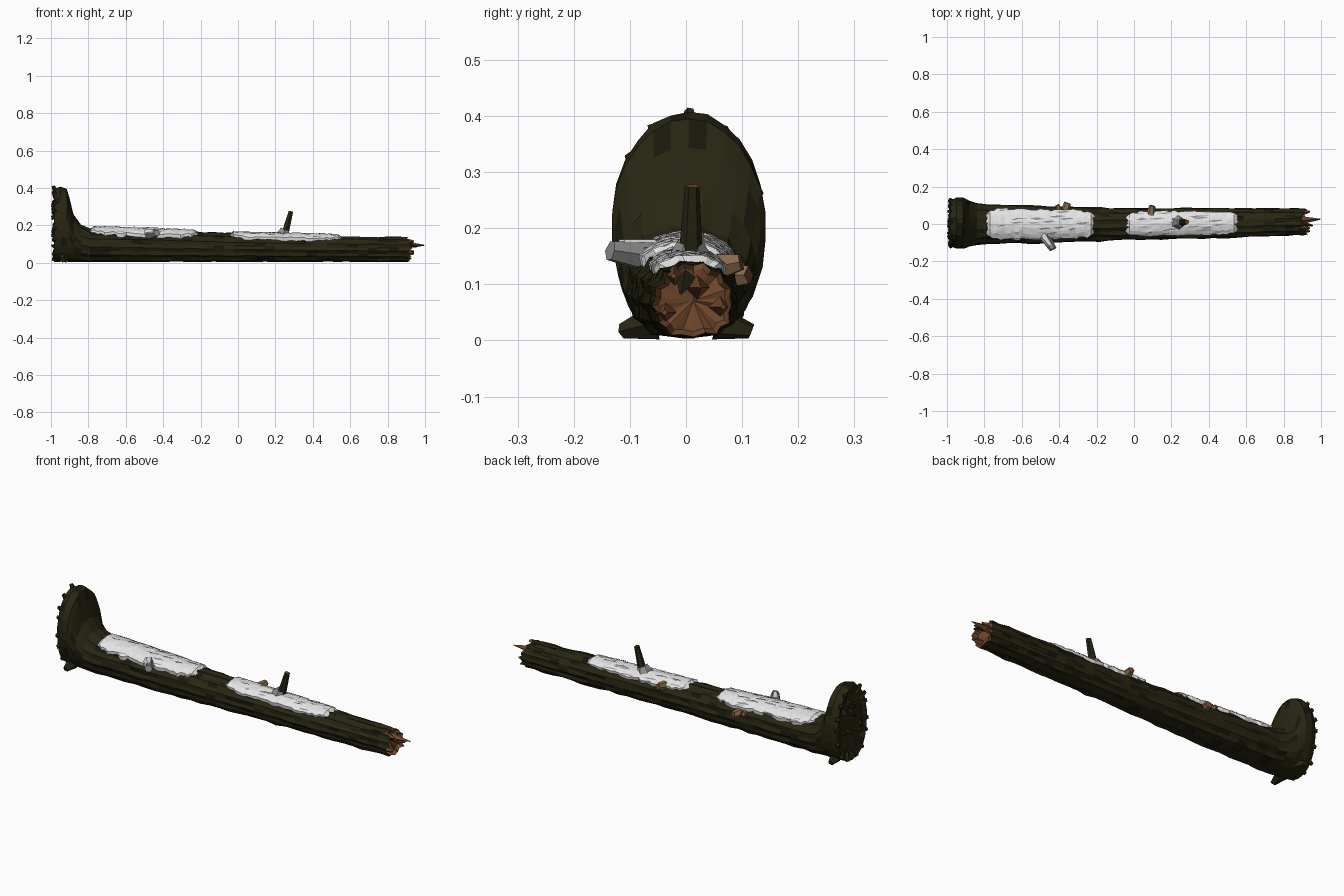
import bpy, bmesh, math, random
from mathutils import Vector

random.seed(7)
cube = bpy.data.objects.get("Cube")
if cube:
    bpy.data.objects.remove(cube, do_unlink=True)


def material(name, r, g, b):
    m = bpy.data.materials.new(name)
    m.use_nodes = True
    m.diffuse_color = (r, g, b, 1)
    bsdf = next(n for n in m.node_tree.nodes if n.type == 'BSDF_PRINCIPLED')
    bsdf.inputs["Base Color"].default_value = (r, g, b, 1)
    bsdf.inputs["Roughness"].default_value = 0.9
    return m


BARK = material("mossy bark", 0.021, 0.019, 0.006)
DARK = material("dark bark", 0.010, 0.009, 0.004)
WOOD = material("broken wood", 0.16, 0.062, 0.025)
TAN = material("pale wood", 0.24, 0.14, 0.07)
SNOW = material("snow", 0.78, 0.78, 0.79)
GREY = material("thin snow", 0.27, 0.27, 0.28)


def finish(bm, name, *mats):
    bmesh.ops.recalc_face_normals(bm, faces=bm.faces)
    me = bpy.data.meshes.new(name)
    bm.to_mesh(me)
    bm.free()
    for m in mats:
        me.materials.append(m)
    ob = bpy.data.objects.new(name, me)
    bpy.context.collection.objects.link(ob)
    return ob


# Trunk stations: x, centre y, half width, top z
STATIONS = [
    (-0.985, 0.005, 0.122, 0.395), (-0.95, 0.005, 0.137, 0.408), (-0.915, 0.005, 0.137, 0.395),
    (-0.90, 0.004, 0.132, 0.345), (-0.88, 0.002, 0.122, 0.26), (-0.84, 0.0, 0.112, 0.207),
    (-0.79, 0.0, 0.104, 0.185), (-0.5, -0.002, 0.099, 0.177), (-0.2, -0.002, 0.089, 0.164),
    (0.0, 0.0, 0.082, 0.156), (0.5, 0.006, 0.078, 0.143), (0.94, 0.014, 0.068, 0.134)]
BASE = 0.006


def section(x):
    x = min(max(x, STATIONS[0][0]), STATIONS[-1][0])
    for a, b in zip(STATIONS, STATIONS[1:]):
        if x <= b[0]:
            t = (x - a[0]) / (b[0] - a[0])
            return [p + (q - p) * t for p, q in zip(a[1:], b[1:])]


def surface(x, ang, lift=0.0):
    """Point on the trunk; ang is measured from straight up, towards +y."""
    cy, ry, top = section(x)
    cz, rz = (top + BASE) / 2, (top - BASE) / 2
    s, c = math.sin(ang), math.cos(ang)
    if c < 0:  # fuller underside
        s = math.copysign(abs(s) ** 0.75, s)
    return Vector((x, cy + (ry + lift) * s, max(0.003, cz + (rz + lift) * c)))


def stitch(bm, r0, r1, closed=True):
    n = len(r0)
    return [bm.faces.new((r0[i], r0[(i + 1) % n], r1[(i + 1) % n], r1[i]))
            for i in range(n if closed else n - 1)]


# Trunk with ridged bark, flared root plate and hollow broken end
SIDES = 26
ANGLES = [math.tau * i / SIDES for i in range(SIDES)]
RIDGE = [0.003 if i % 2 else -0.003 for i in range(SIDES)]
xs = [s[0] for s in STATIONS[:6]] + [-0.79 + 0.055 * i for i in range(31)] + [0.92]
bm = bmesh.new()
rings = []
for x in xs:
    rough = 0.002 if x < -0.86 else 0.004
    ring = []
    for i, a in enumerate(ANGLES):
        p = surface(x, a, RIDGE[i] * (0 if x < -0.86 else 1) + random.uniform(-rough, rough))
        if x == xs[-1]:
            p.x += random.uniform(-0.015, 0.015) - 0.02 * max(0, math.cos(a))
        ring.append(bm.verts.new(p))
    rings.append(ring)
for r0, r1 in zip(rings, rings[1:]):
    for f in stitch(bm, r0, r1):
        f.material_index = 1 if random.random() < 0.13 else 0


def hollow(ring, depth, mat, scale):
    mid = sum((v.co for v in ring), Vector()) / len(ring)
    inner = []
    for v in ring:
        p = mid.lerp(v.co, scale)
        p.x = mid.x + depth * random.uniform(0.4, 1.0)
        inner.append(bm.verts.new(p))
    hub = bm.verts.new(mid + Vector((depth, 0, 0)))
    faces = stitch(bm, ring, inner)
    faces += [bm.faces.new((inner[i - 1], inner[i], hub)) for i in range(len(inner))]
    for f in faces:
        f.material_index = mat


hollow(rings[0], 0.02, 0, 0.82)
hollow(rings[-1], -0.03, 2, 0.85)
finish(bm, "trunk", BARK, DARK, WOOD)


# Tapered stubs: used for branches, roots and splinters
def stub(name, start, end, r0, r1, mat, tip=None, sides=6):
    start, end = Vector(start), Vector(end)
    turn = (end - start).to_track_quat('Z', 'Y')
    bm = bmesh.new()
    loops = []
    for p, r in ((start, r0), (end, r1)):
        loops.append([bm.verts.new(p + turn @ Vector((
            r * math.cos(math.tau * i / sides), r * math.sin(math.tau * i / sides),
            random.uniform(-0.2, 0.2) * r))) for i in range(sides)])
    stitch(bm, *loops)
    bm.faces.new(loops[0])
    bm.faces.new(loops[1]).material_index = 1
    return finish(bm, name, mat, tip or mat)


stub("upright_branch", (0.245, 0.008, 0.13), (0.283, 0.011, 0.275), 0.023, 0.013, BARK, WOOD)
stub("branch_snow_collar", (0.235, 0.008, 0.14), (0.25, 0.008, 0.178), 0.045, 0.024, GREY)
stub("snowy_side_branch", (-0.48, -0.06, 0.148), (-0.433, -0.135, 0.16), 0.03, 0.019, GREY)
stub("snowy_side_cap", (-0.485, -0.06, 0.158), (-0.445, -0.115, 0.168), 0.026, 0.014, SNOW)
stub("back_branch_low", (-0.37, 0.06, 0.115), (-0.355, 0.112, 0.117), 0.027, 0.018, TAN, WOOD)
stub("back_branch_low_twig", (-0.40, 0.07, 0.125), (-0.41, 0.103, 0.13), 0.016, 0.010, TAN)
stub("back_branch_high", (0.09, 0.05, 0.13), (0.098, 0.099, 0.14), 0.027, 0.016, TAN, WOOD)

# Splinters at the broken end
stub("long_splinter", (0.89, 0.02, 0.095), (0.998, 0.026, 0.094), 0.022, 0.002, WOOD, sides=4)
stub("dark_splinter", (0.89, 0.0, 0.11), (0.955, -0.008, 0.085), 0.018, 0.004, BARK, sides=4)
for i, (y, z) in enumerate([(-0.035, 0.05), (-0.02, 0.115), (0.06, 0.06)]):
    stub(f"splinter_{i}", (0.88, y, z), (0.94, y * 1.1, z), 0.02, 0.005, WOOD, sides=4)

# Ragged roots around and across the back of the root plate
for i in range(15):
    a = math.tau * i / 15 + random.uniform(-0.12, 0.12)
    rim = surface(-0.965, a)
    mid = Vector((-0.965, 0.005, 0.2))
    out = mid.lerp(rim, random.uniform(0.98, 1.05))
    out.x = -0.988
    out.z = max(out.z, 0.012)
    stub(f"rim_root_{i}", mid.lerp(rim, 0.8), out, 0.022, 0.009, BARK, sides=5)
for i in range(12):
    a = random.uniform(0, math.tau)
    p = Vector((-0.955, 0.005, 0.2)).lerp(surface(-0.955, a), random.uniform(0.2, 0.75))
    q = p + Vector((0, random.uniform(-0.03, 0.03), random.uniform(-0.03, 0.03)))
    q.x = -0.996
    stub(f"back_root_{i}", p, q, 0.022, 0.006, random.choice((BARK, DARK)), sides=5)
for side, name in ((1, "left"), (-1, "right")):
    stub(f"{name}_foot_root", (-0.93, side * 0.06, 0.03), (-0.935, side * 0.117, 0.016),
         0.032, 0.014, BARK, sides=5)


# Snow blankets with ragged edges, plus thin crevices of bare surface
def snow(name, x0, x1, half):
    bm = bmesh.new()
    nx, na = 30, 12
    rows = []
    for i in range(nx + 1):
        u = 2 * i / nx - 1
        wide = half * (1 - 0.35 * abs(u) ** 8)
        lo, hi = (wide * random.uniform(0.9, 1.06) for _ in range(2))
        row = []
        for j in range(na + 1):
            t = j / na
            edge = j in (0, na) or i in (0, nx)
            x = x0 + (x1 - x0) * i / nx
            if i in (0, nx):
                x += random.uniform(-0.008, 0.008)
            lift = -0.006 if edge else 0.011 + random.uniform(-0.0025, 0.0025)
            row.append(bm.verts.new(surface(x, -lo + (lo + hi) * t, lift)))
        rows.append(row)
    for r0, r1 in zip(rows, rows[1:]):
        stitch(bm, r0, r1, closed=False)
    finish(bm, name, SNOW)
    slivers(name + "_crevices", x0 + 0.06, x1 - 0.06, -half * 0.85, half * 0.85, 24, 0.0145, GREY)


def slivers(name, x0, x1, a0, a1, count, lift, mat):
    bm = bmesh.new()
    for _ in range(count):
        x, a = random.uniform(x0, x1), random.uniform(a0, a1)
        l, w = random.uniform(0.02, 0.045), random.uniform(0.03, 0.07)
        bm.faces.new([bm.verts.new(surface(x + dx, a + da, lift)) for dx, da in
                      ((-l, 0), (-l * 0.3, -w), (l, 0.02), (l * 0.4, w))])
    bmesh.ops.recalc_face_normals(bm, faces=bm.faces)
    for f in bm.faces:
        if f.normal.z < 0:
            f.normal_flip()
    me = bpy.data.meshes.new(name)
    bm.to_mesh(me)
    bm.free()
    me.materials.append(mat)
    bpy.context.collection.objects.link(bpy.data.objects.new(name, me))


snow("root_side_snow", -0.79, -0.21, 1.0)
snow("tip_side_snow", -0.045, 0.555, 0.98)
